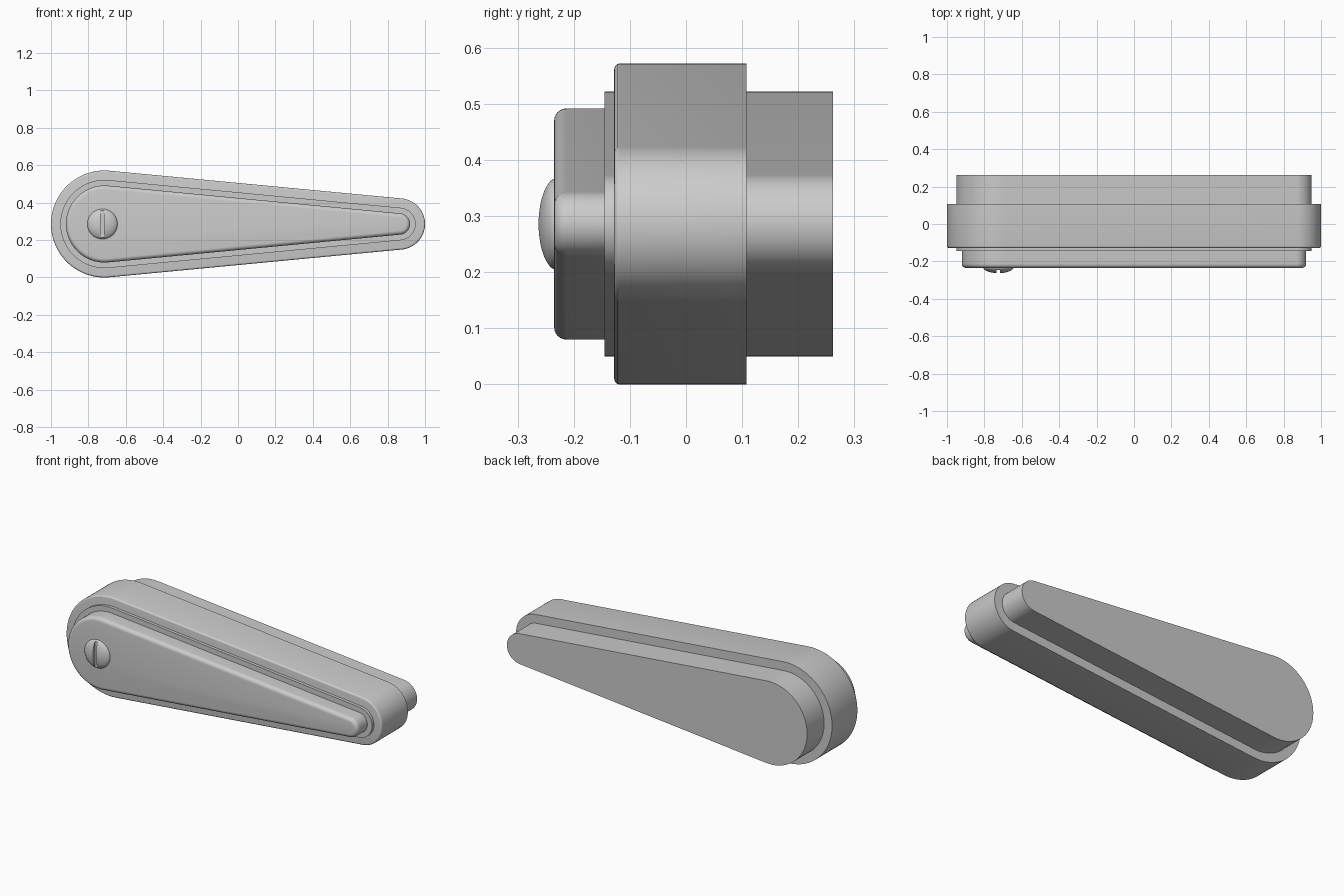
import bpy, bmesh, math
from mathutils import Matrix

if "Cube" in bpy.data.objects:
    bpy.data.objects.remove(bpy.data.objects["Cube"])

Z0 = 0.286                  # height of the lever axis
XB, RB = -0.714, 0.286      # big end
XS, RS = 0.863, 0.137       # small end


def teardrop(inset, y, n=40):
    """Outline of two tangent arcs, offset inwards by inset."""
    t = math.acos((RB - RS) / (XS - XB))
    pts = []
    for i in range(n + 1):
        a = -t + 2 * t * i / n
        pts.append((XS + (RS - inset) * math.cos(a), y, Z0 + (RS - inset) * math.sin(a)))
    for i in range(n + 1):
        a = t + (2 * math.pi - 2 * t) * i / n
        pts.append((XB + (RB - inset) * math.cos(a), y, Z0 + (RB - inset) * math.sin(a)))
    return pts


def circle(cx, r, y, n=64):
    return [(cx + r * math.cos(2 * math.pi * i / n), y, Z0 + r * math.sin(2 * math.pi * i / n))
            for i in range(n)]


def loft(name, rings):
    bm = bmesh.new()
    loops = [[bm.verts.new(p) for p in ring] for ring in rings]
    for a, b in zip(loops, loops[1:]):
        for i in range(len(a)):
            j = (i + 1) % len(a)
            bm.faces.new((a[i], a[j], b[j], b[i]))
    bm.faces.new(loops[0])
    bm.faces.new(loops[-1])
    bmesh.ops.recalc_face_normals(bm, faces=bm.faces)
    me = bpy.data.meshes.new(name)
    bm.to_mesh(me)
    bm.free()
    ob = bpy.data.objects.new(name, me)
    bpy.context.collection.objects.link(ob)
    bpy.ops.object.select_all(action='DESELECT')
    ob.select_set(True)
    bpy.context.view_layer.objects.active = ob
    bpy.ops.object.shade_smooth_by_angle(angle=math.radians(35))
    return ob


def rounded(inset, y, r, steps=6):
    """(inset, y) pairs of a rounded front edge, front first."""
    return [(inset + r * (1 - math.sin(a)), y + r * (1 - math.cos(a)))
            for a in (math.pi / 2 * k / steps for k in range(steps + 1))]


# outer shell, small round on its front edge
loft("outer_shell", [teardrop(*p) for p in rounded(0, -0.128, 0.01, 4) + [(0, 0.108)]])

# inner core, showing as a thin front rim and the back block
loft("inner_core", [teardrop(0.05, -0.145), teardrop(0.05, 0.262)])

# raised front cover
loft("front_cover", [teardrop(*p) for p in rounded(0.08, -0.235, 0.022) + [(0.08, -0.14)]])

# domed screw head with a vertical slot
SX, SR = -0.725, 0.081
dome = [circle(SX, SR * math.sin(a), -0.233 - 0.030 * math.cos(a) ** 1.1)
        for a in (math.pi / 2 * k / 10 for k in range(1, 10))]
screw = loft("screw_head", dome + [circle(SX, SR, -0.233), circle(SX, SR, -0.225)])

bpy.ops.mesh.primitive_cube_add(size=1, location=(SX, -0.27, Z0))
cutter = bpy.context.object
cutter.name = "slot_cutter"
cutter.scale = (0.018, 0.05, 0.3)
cutter.hide_render = True
cutter.hide_set(True)
cut = screw.modifiers.new("slot", 'BOOLEAN')
cut.operation = 'DIFFERENCE'
cut.object = cutter
cut.solver = 'EXACT'
